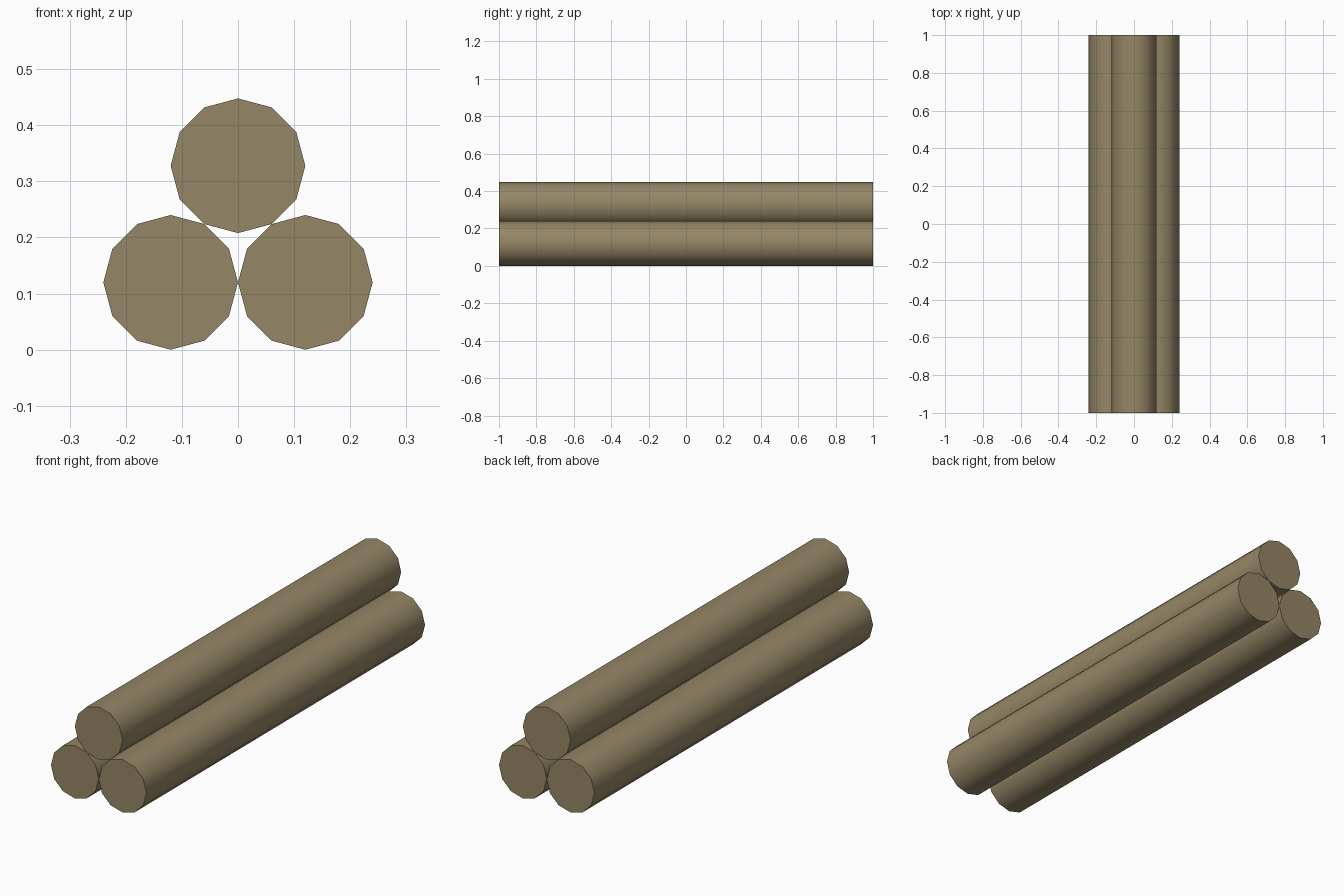
import bpy
import math

if "Cube" in bpy.data.objects:
    bpy.data.objects.remove(bpy.data.objects["Cube"])

RADIUS = 0.12
LENGTH = 2.0

wood = bpy.data.materials.new("brown_wood")
wood.diffuse_color = (0.30, 0.24, 0.133, 1.0)
wood.use_nodes = True
wood.node_tree.nodes["Principled BSDF"].inputs["Base Color"].default_value = wood.diffuse_color


def add_log(name, x, z):
    # twelve-sided log lying along y, smooth bark side and flat sawn ends
    bpy.ops.mesh.primitive_cylinder_add(
        vertices=12, radius=RADIUS, depth=LENGTH,
        location=(x, 0, z), rotation=(math.pi / 2, 0, 0))
    log = bpy.context.object
    log.name = name
    log.data.materials.append(wood)
    for face in log.data.polygons:
        face.use_smooth = len(face.vertices) == 4
    return log


# two logs side by side, a third resting in the gap between them
add_log("lower_left_log", -RADIUS, RADIUS)
add_log("lower_right_log", RADIUS, RADIUS)
add_log("upper_log", 0, RADIUS + RADIUS * math.sqrt(3))
